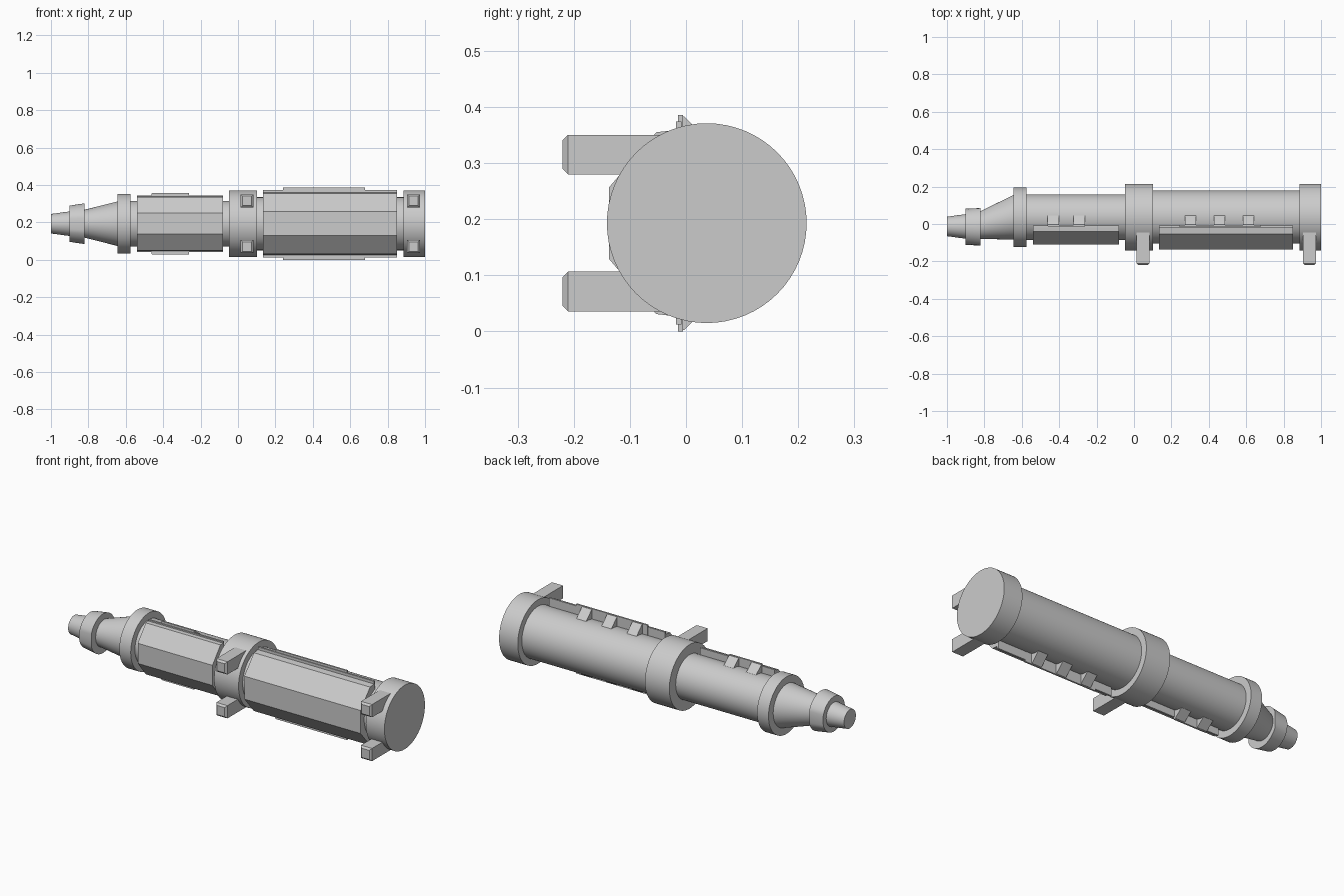
import bpy, bmesh, math

if "Cube" in bpy.data.objects:
    bpy.data.objects.remove(bpy.data.objects["Cube"])

CY, CZ = 0.037, 0.193          # main tube axis

grey = bpy.data.materials.new("grey")
grey.diffuse_color = (0.6, 0.6, 0.6, 1)
grey.use_nodes = True
grey.node_tree.nodes["Principled BSDF"].inputs["Base Color"].default_value = grey.diffuse_color


def finish(name, bm, smooth=False):
    bmesh.ops.recalc_face_normals(bm, faces=bm.faces)
    me = bpy.data.meshes.new(name)
    bm.to_mesh(me)
    bm.free()
    me.materials.append(grey)
    ob = bpy.data.objects.new(name, me)
    bpy.context.collection.objects.link(ob)
    if smooth:
        bpy.ops.object.select_all(action='DESELECT')
        ob.select_set(True)
        bpy.context.view_layer.objects.active = ob
        bpy.ops.object.shade_smooth_by_angle(angle=math.radians(30))
    return ob


def round_part(name, x0, r0, x1, r1, y0=CY, y1=CY, n=64, flat=None):
    """Round section along x, optionally with flattened sides."""
    bm = bmesh.new()
    rings = []
    for x, y, r in ((x0, y0, r0), (x1, y1, r1)):
        ring = []
        for i in range(n):
            a = 2 * math.pi * i / n
            dy = r * math.cos(a)
            if flat:
                dy = max(-flat, min(flat, dy))
            ring.append(bm.verts.new((x, y + dy, CZ + r * math.sin(a))))
        rings.append(ring)
    for i in range(n):
        j = (i + 1) % n
        bm.faces.new((rings[0][i], rings[0][j], rings[1][j], rings[1][i]))
    for ring in rings:
        bm.faces.new(ring)
    return finish(name, bm, True)


def prism(name, x0, x1, profile):
    """Extrude a (y, z) outline along x."""
    bm = bmesh.new()
    a, b = ([bm.verts.new((x, y, z)) for y, z in profile] for x in (x0, x1))
    n = len(profile)
    for i in range(n):
        j = (i + 1) % n
        bm.faces.new((a[i], a[j], b[j], b[i]))
    bm.faces.new(a)
    bm.faces.new(b)
    return finish(name, bm)


# Tubes, collars and nose
round_part("rear_tube", 0.02, 0.142, 0.95, 0.142)
round_part("front_tube", -0.61, 0.122, 0.0, 0.122)
round_part("end_cap", 0.885, 0.178, 1.0, 0.178)
round_part("middle_collar", -0.048, 0.178, 0.102, 0.178)
round_part("front_ring", -0.645, 0.159, -0.575, 0.159)
round_part("nose_cone", -0.83, 0.072, -0.64, 0.12, y0=-0.008)
round_part("nose_collar", -0.9, 0.097, -0.82, 0.109, y0=-0.015, y1=-0.015, flat=0.1)
round_part("nose_tip", -1.0, 0.052, -0.89, 0.067, y0=-0.013, y1=-0.013)


def shell(name, x0, x1, half):
    """Faceted front cover, mirrored about the axis height."""
    prism(name, x0, x1, [(y, CZ + h) for y, h in half] +
          [(y, CZ - h) for y, h in reversed(half)])


# Faceted covers
shell("rear_cover", 0.135, 0.85,
      [(-0.137, 0.064), (-0.053, 0.162), (-0.018, 0.166), (-0.018, 0.181), (-0.008, 0.181)])
shell("front_cover", -0.54, -0.08,
      [(-0.11, 0.056), (-0.04, 0.143), (-0.018, 0.145), (-0.018, 0.152), (-0.008, 0.152)])

# Thin rails and wedge clips along the top and bottom of the covers
for label, x0, x1, top, low, clips in (
        ("rear", 0.24, 0.68, 0.193, 0.136, (0.302, 0.457, 0.612)),
        ("front", -0.46, -0.262, 0.164, 0.115, (-0.432, -0.293))):
    for side, s in (("upper", 1), ("lower", -1)):
        prism(f"{label}_{side}_rail", x0, x1,
              [(y, CZ + s * h) for y, h in
               ((-0.014, low), (-0.014, top), (-0.005, top), (-0.005, low))])
        for i, x in enumerate(clips):
            prism(f"{label}_{side}_clip_{i + 1}", x - 0.03, x + 0.03,
                  [(y, CZ + s * h) for y, h in
                   ((-0.01, low), (-0.01, top - 0.003), (-0.003, top - 0.003),
                    (0.048, low + 0.004), (0.048, low))])

# Square mounting pegs with chamfered ends
for label, x in (("middle", 0.048), ("end", 0.938)):
    for side, s in (("upper", 1), ("lower", -1)):
        bm = bmesh.new()
        bmesh.ops.create_cube(bm, size=1)
        for v in bm.verts:
            v.co = (x + v.co.x * 0.068, -0.11 + v.co.y * 0.22,
                    CZ + s * 0.122 + v.co.z * 0.071)
        tip = [e for e in bm.edges if all(v.co.y < -0.2 for v in e.verts)]
        bmesh.ops.bevel(bm, geom=tip, offset=0.01, segments=1, affect='EDGES')
        finish(f"{label}_{side}_peg", bm)
